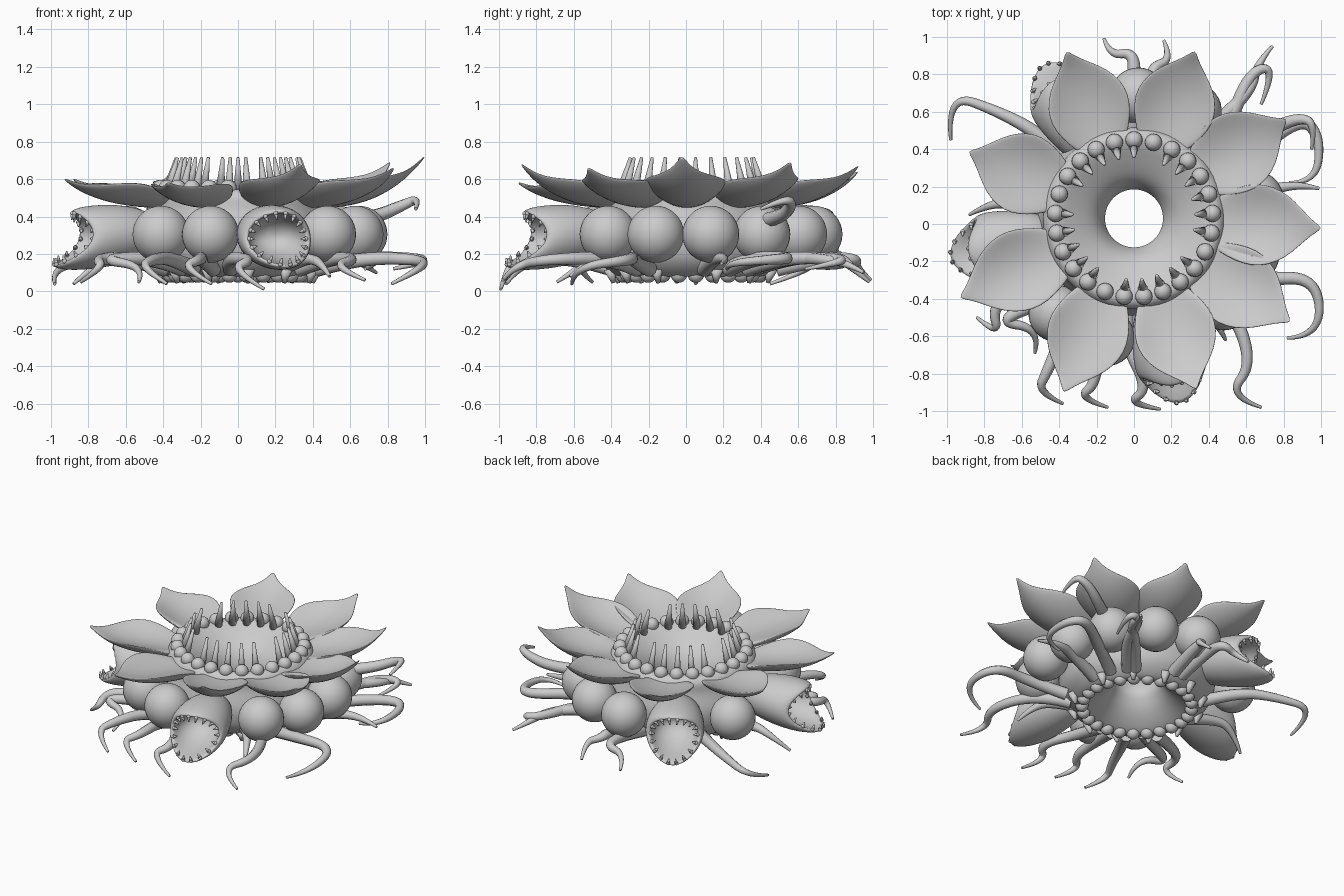
import bpy, bmesh, math
from math import sin, cos, pi, radians
from mathutils import Vector, Matrix

cube = bpy.data.objects.get("Cube")
if cube:
    bpy.data.objects.remove(cube)

clay = bpy.data.materials.new("clay_grey")
clay.use_nodes = True
GREY = (0.6, 0.6, 0.6, 1)
clay.diffuse_color = GREY
clay.node_tree.nodes["Principled BSDF"].inputs["Base Color"].default_value = GREY

CENTRE = Vector((0, 0.03, 0))


def place(angle):
    """Turns local +x to point outward at an angle around the flower."""
    return Matrix.Translation(CENTRE) @ Matrix.Rotation(radians(angle), 4, 'Z')


def finish(name, bm, matrix=Matrix()):
    bmesh.ops.recalc_face_normals(bm, faces=bm.faces)
    for f in bm.faces:
        f.smooth = True
    mesh = bpy.data.meshes.new(name)
    bm.to_mesh(mesh)
    bm.free()
    mesh.materials.append(clay)
    ob = bpy.data.objects.new(name, mesh)
    ob.matrix_world = matrix
    bpy.context.collection.objects.link(ob)
    return ob


def loft(name, rings, matrix=Matrix(), loop=False):
    """Skins a row of closed rings; capped at the ends unless looped."""
    bm = bmesh.new()
    rows = [[bm.verts.new(p) for p in ring] for ring in rings]
    n = len(rows[0])
    pairs = list(zip(rows, rows[1:])) + ([(rows[-1], rows[0])] if loop else [])
    for a, b in pairs:
        for i in range(n):
            j = (i + 1) % n
            bm.faces.new((a[i], a[j], b[j], b[i]))
    if not loop:
        bm.faces.new(rows[0])
        bm.faces.new(rows[-1])
    return finish(name, bm, matrix)


def add_ball(bm, pos, radius, seg=16):
    bmesh.ops.create_uvsphere(bm, u_segments=seg, v_segments=seg // 2 + 2, radius=radius,
                              matrix=Matrix.Translation(pos))


def add_spike(bm, base, tip, radius):
    base, tip = Vector(base), Vector(tip)
    d = tip - base
    m = Matrix.Translation((base + tip) / 2) @ d.to_track_quat('Z', 'Y').to_matrix().to_4x4()
    bmesh.ops.create_cone(bm, cap_ends=True, segments=10, radius1=radius,
                          radius2=radius * 0.3, depth=d.length, matrix=m)


def polar(r, angle, z):
    return CENTRE + Vector((r * cos(angle), r * sin(angle), z))


def spline(points, steps=6):
    """Smooth profile through control points."""
    pts = [Vector(p) for p in points]
    out = []
    n = len(pts)
    for i in range(n):
        a, b, c, d = (pts[(i + k) % n] for k in (-1, 0, 1, 2))
        for s in range(steps):
            t = s / steps
            out.append(b + (c - a) * t / 2 + (2 * a - 5 * b + 4 * c - d) * t * t / 2
                       + (3 * b - a - 3 * c + d) * t ** 3 / 2)
    return out


# Hourglass throat with rolled rims and the outer wall, turned around the axis
profile = spline([(0.155, 0.3), (0.21, 0.42), (0.34, 0.51), (0.43, 0.545), (0.48, 0.51),
                  (0.49, 0.43), (0.52, 0.3), (0.5, 0.18), (0.43, 0.1), (0.36, 0.08),
                  (0.27, 0.13), (0.19, 0.21)])
loft("throat_body", [[polar(p.x, 2 * pi * k / 64, p.y) for p in profile]
                     for k in range(64)], loop=True)

# Beads and fangs around the upper and lower rims
beads, fangs = bmesh.new(), bmesh.new()
low_beads, low_fangs = bmesh.new(), bmesh.new()
COUNT = 25
for k in range(COUNT):
    a = 2 * pi * (k + 0.25) / COUNT
    add_ball(beads, polar(0.42, a, 0.55), 0.046)
    add_ball(low_beads, polar(0.365, a, 0.09), 0.044)
    if k % 6 != 5:
        add_spike(fangs, polar(0.385, a, 0.52), polar(0.33, a, 0.715), 0.028)
    if k % 2:
        add_spike(low_fangs, polar(0.44, a, 0.12), polar(0.42, a, 0.045), 0.035)
finish("upper_beads", beads)
finish("upper_fangs", fangs)
finish("lower_beads", low_beads)
finish("lower_fangs", low_fangs)

# Cupped petals: angle, reach, tip height
PETALS = [(112, .96, .64), (70, .95, .67), (33, .97, .69), (-3, 1.0, .72), (-33.5, 1.0, .66),
          (-70, .97, .68), (-112, 1.0, .58), (204.5, 1.02, .60), (158, .95, .60)]
WIDTHS = [(0, .11), (.1, .155), (.25, .2), (.4, .225), (.55, .215), (.7, .17),
          (.82, .1), (.92, .04), (1, .008)]
for angle, reach, tip in PETALS:
    rings = []
    for u, w in WIDTHS:
        r = 0.4 + (reach - 0.4) * u
        z = 0.475 + (tip - 0.475) * u ** 2.8
        thick = 0.006 + 0.026 * (1 - u ** 3)
        ring = []
        for k in range(20):
            t = 2 * pi * k / 20
            ring.append((r, w * cos(t), z + 1.8 * (w * cos(t)) ** 2 + thick * sin(t)))
        rings.append(ring)
    petal = loft("petal", rings, place(angle))
    petal.modifiers.new("smooth", 'SUBSURF').levels = 1

# Round pods around the side
for angle in (88, 61, 35, 9, -17, -43, -103, -129, 155):
    bm = bmesh.new()
    add_ball(bm, (0.655, 0, 0.305), 0.152, 32)
    finish("round_pod", bm, place(angle))


# Gaping pods: the lip sweeps forward above and below, furthest at the lower jaw
def lip(s):
    return 0.125 * s * s - 0.05 * s


# x, radius, share of lip sweep, centre height
HEAD = [(.42, .09, 0, .31), (.55, .14, 0, .31), (.68, .167, 0, .3), (.77, .174, .4, .286),
        (.81, .167, .8, .281), (.832, .152, 1, .28), (.822, .136, 1, .28),
        (.76, .13, .6, .283), (.68, .1, .2, .288), (.64, .03, 0, .288)]
for angle, extra in ((120.5, -.045), (192, .005), (-75.5, .02)):
    rings = [[(x + extra + f * lip(sin(t)), 1.14 * r * cos(t), z + r * sin(t))
              for t in (2 * pi * k / 32 for k in range(32))] for x, r, f, z in HEAD]
    head = loft("gaping_pod", rings, place(angle))
    head.modifiers.new("smooth", 'SUBSURF').levels = 1
    teeth = bmesh.new()
    for k in range(18):
        t = 2 * pi * k / 18
        x, y, z = 0.822 + extra + lip(sin(t)), 0.157 * cos(t), 0.138 * sin(t)
        add_ball(teeth, (x, y, 0.28 + z), 0.013, 8)
        add_spike(teeth, (x, y, 0.28 + z), (x + 0.005, y * 0.82, 0.28 + z * 0.75), 0.012)
    finish("pod_teeth", teeth, place(angle))


# Tapering tentacles curling out from the underside
def tentacle(points, thick=0.043):
    curve = bpy.data.curves.new("tentacle", 'CURVE')
    curve.dimensions = '3D'
    curve.bevel_depth = thick
    curve.bevel_resolution = 3
    curve.use_fill_caps = True
    s = curve.splines.new('NURBS')
    s.points.add(len(points) - 1)
    s.order_u = 3
    s.use_endpoint_u = True
    s.resolution_u = 8
    for i, p in enumerate(points):
        s.points[i].co = (*p, 1)
        s.points[i].radius = 1 - 0.8 * (i / (len(points) - 1)) ** 1.4
    s.use_smooth = True
    curve.materials.append(clay)
    ob = bpy.data.objects.new("tentacle", curve)
    bpy.context.collection.objects.link(ob)
    bpy.ops.object.select_all(action='DESELECT')
    ob.select_set(True)
    bpy.context.view_layer.objects.active = ob
    bpy.ops.object.convert(target='MESH')


# Plan paths; height arches up, then droops to the given tip height
PATHS = [
    (.04, [(-.5, .48), (-.72, .6), (-1.0, .7), (-.98, .45)]),
    (.06, [(0, .75), (0, .92), (-.13, .9), (-.16, .99)]),
    (.05, [(.1, .75), (.1, .84), (.2, .88), (.16, .98)]),
    (.1, [(.45, .55), (.63, .72), (.66, .86), (.74, .95)]),
    (.12, [(.5, .5), (.62, .82), (.76, .84), (.68, .64)]),
    (.12, [(.6, .35), (.9, .58), (1.0, .45), (.97, .22), (.83, .22)]),
    (.15, [(.65, .15), (.85, .22), (.99, .19)]),
    (.04, [(.65, -.3), (.98, -.28), (1.0, -.6), (.82, -.61)]),
    (.06, [(.5, -.4), (.64, -.74), (.5, -.92), (.68, -.98)]),
    (.012, [(-.06, -.6), (.08, -.88), (-.04, -.96), (.14, -.99)]),
    (.04, [(-.2, -.6), (-.2, -.85), (-.3, -.93), (-.14, -.98)]),
    (.04, [(-.36, -.55), (-.46, -.78), (-.52, -.9), (-.38, -.96)]),
    (.05, [(-.45, -.4), (-.74, -.52), (-.5, -.56), (-.53, -.69)]),
    (.05, [(-.6, -.35), (-.76, -.44), (-.72, -.6), (-.84, -.5)]),
    (.08, [(.35, -.4), (.44, -.52), (.49, -.62)]),
    (.04, [(-.6, .1), (-.75, .12), (-.88, .05)]),
]
for tip, path in PATHS:
    n = len(path)
    x, y = path[0]
    pts = [(x * 0.65, y * 0.65, 0.12)]
    pts += [(x, y, 0.18 + (tip - 0.18) * (i / (n - 1)) ** 2.5) for i, (x, y) in enumerate(path)]
    tentacle(pts)
# One tentacle lifts between the pods and hooks over at the side
tentacle([(.5, .35, .36), (.72, .5, .39), (.88, .57, .46), (.97, .54, .5), (.95, .4, .44)])
